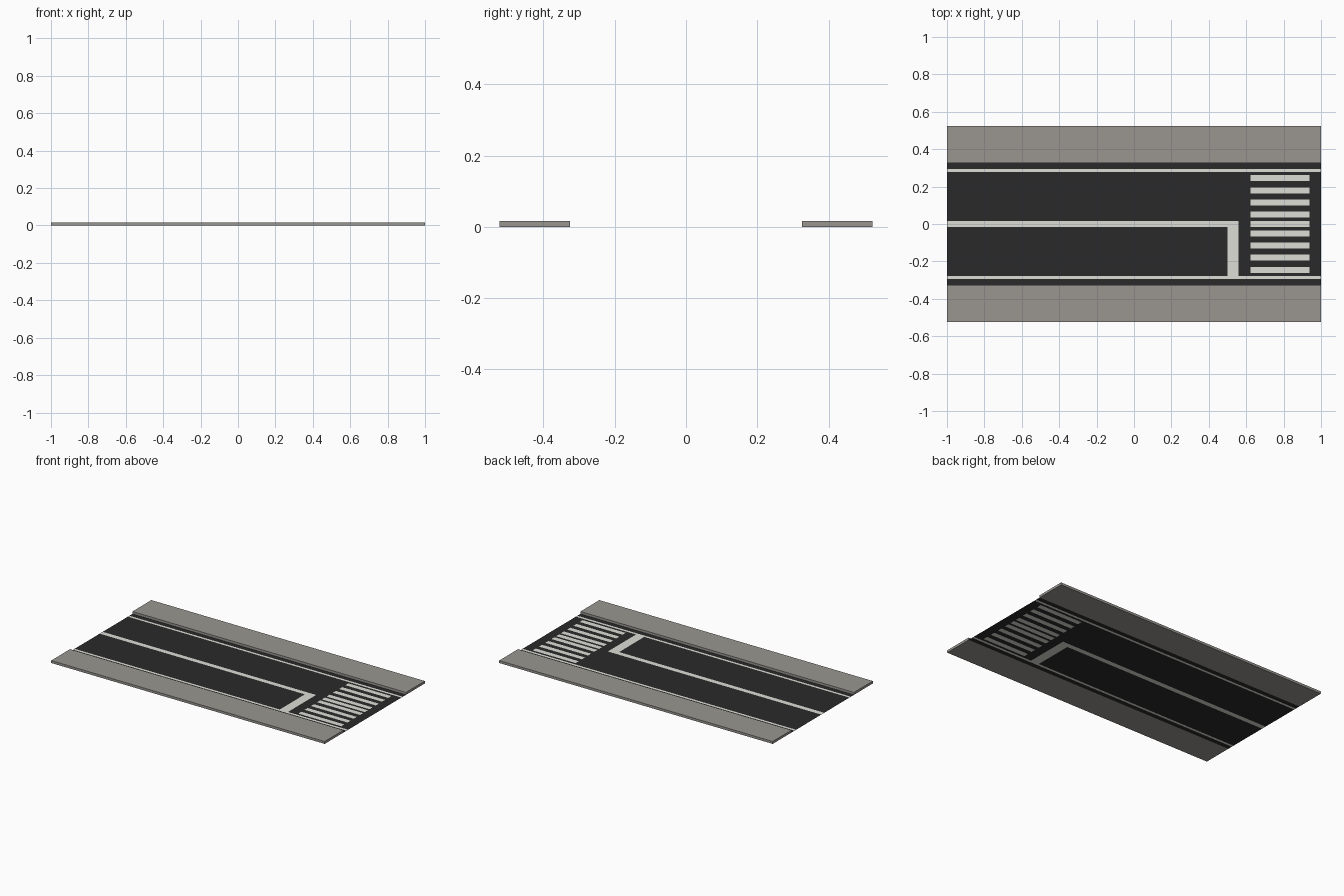
import bpy, bmesh

if "Cube" in bpy.data.objects:
    bpy.data.objects.remove(bpy.data.objects["Cube"])

HALF_W, CURB, TOP = 0.523, 0.326, 0.016


def material(name, rgb):
    m = bpy.data.materials.new(name)
    m.diffuse_color = (*rgb, 1)
    m.use_nodes = True
    m.node_tree.nodes["Principled BSDF"].inputs["Base Color"].default_value = m.diffuse_color
    return m


def make_object(name, bm, mat):
    me = bpy.data.meshes.new(name)
    bm.to_mesh(me)
    bm.free()
    me.materials.append(mat)
    ob = bpy.data.objects.new(name, me)
    bpy.context.collection.objects.link(ob)
    return ob


asphalt = material("asphalt", (0.023, 0.023, 0.023))
paint = material("road_paint", (0.73, 0.73, 0.67))
concrete = material("concrete", (0.32, 0.305, 0.28))

# Painted areas as (x0, x1, y0, y1)
marks = [(-1, 1, s * 0.286 - 0.008, s * 0.286 + 0.008) for s in (-1, 1)]  # edge lines
marks.append((-1, 0.56, -0.016, 0.016))      # centre line
marks.append((0.50, 0.56, -0.278, 0.016))    # stop line
for i in range(4):                           # crossing bars
    for s in (-1, 1):
        c = s * (0.0495 + 0.0653 * i)
        marks.append((0.624, 0.938, c - 0.016, c + 0.016))
marks.append((0.624, 0.938, -0.016, 0.016))  # middle bar

# Flush road surface: split into cells along every mark edge
xs = sorted({round(v, 4) for m in marks for v in m[:2]})
ys = sorted({round(v, 4) for m in marks for v in m[2:]} | {-CURB, CURB})
cells = {"road_surface": bmesh.new(), "road_markings": bmesh.new()}
for x0, x1 in zip(xs, xs[1:]):
    for y0, y1 in zip(ys, ys[1:]):
        cx, cy = (x0 + x1) / 2, (y0 + y1) / 2
        painted = any(a < cx < b and c < cy < d for a, b, c, d in marks)
        bm = cells["road_markings" if painted else "road_surface"]
        bm.faces.new([bm.verts.new(p) for p in
                      ((x0, y0, 0), (x1, y0, 0), (x1, y1, 0), (x0, y1, 0))])
for name, bm in cells.items():
    bmesh.ops.remove_doubles(bm, verts=bm.verts, dist=1e-5)
    make_object(name, bm, paint if name == "road_markings" else asphalt)

# Raised pavements on both sides
for side, s in (("front", -1), ("back", 1)):
    bm = bmesh.new()
    bmesh.ops.create_cube(bm, size=1)
    bmesh.ops.scale(bm, verts=bm.verts, vec=(2, HALF_W - CURB, TOP))
    bmesh.ops.translate(bm, verts=bm.verts,
                        vec=(0, s * (HALF_W + CURB) / 2, TOP / 2))
    make_object("pavement_" + side, bm, concrete)
